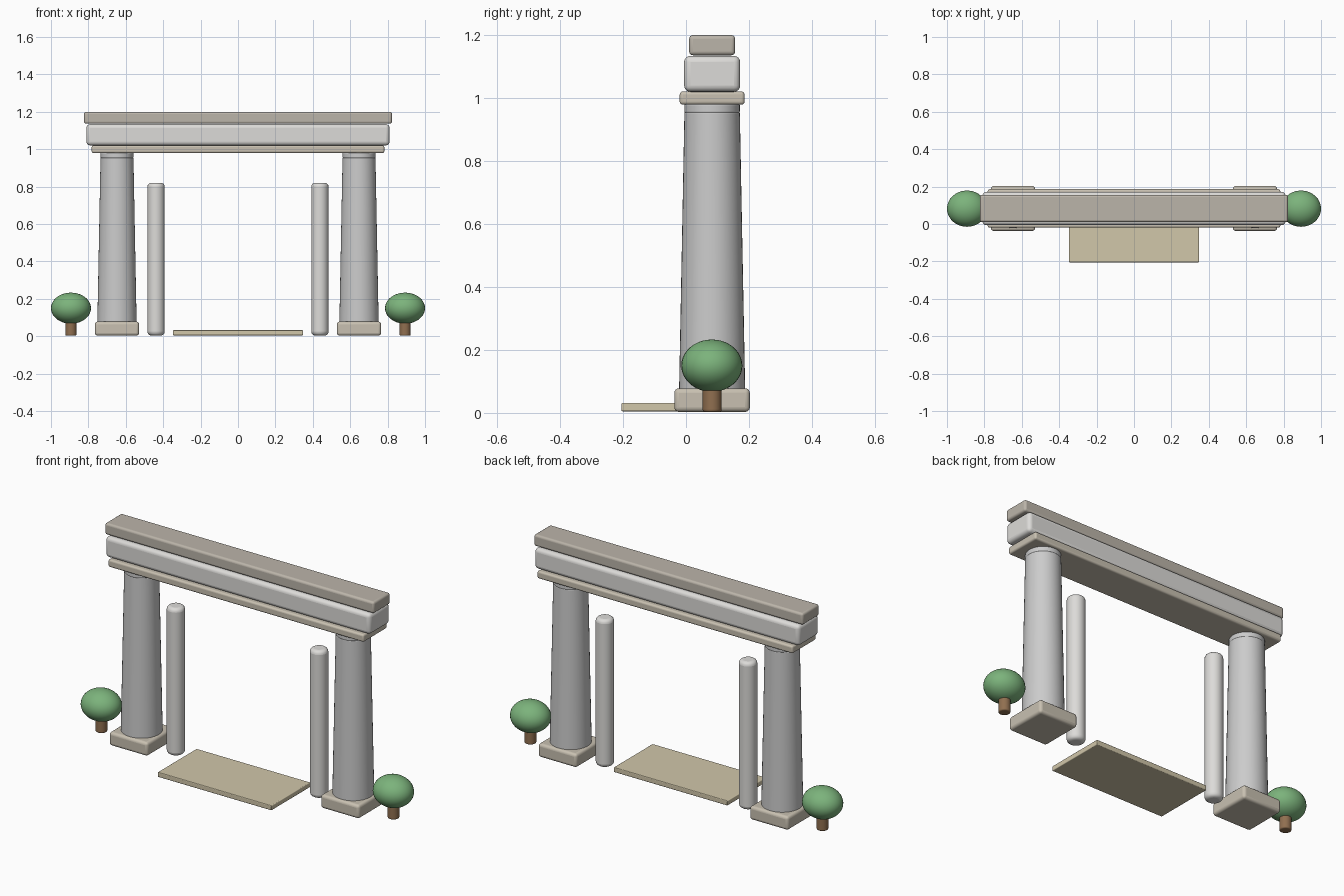
import bpy, math

if "Cube" in bpy.data.objects:
    bpy.data.objects.remove(bpy.data.objects["Cube"])

CY = 0.083  # depth centre line of the gateway


def material(name, rgb):
    m = bpy.data.materials.new(name)
    m.diffuse_color = (*rgb, 1)
    m.use_nodes = True
    m.node_tree.nodes["Principled BSDF"].inputs["Base Color"].default_value = m.diffuse_color
    return m


STONE = material("stone", (0.62, 0.60, 0.60))
MARBLE = material("marble", (0.72, 0.71, 0.69))
TRIM = material("trim", (0.58, 0.53, 0.44))
CAP = material("cap", (0.50, 0.46, 0.40))
SAND = material("sand", (0.64, 0.57, 0.40))
LEAF = material("leaf", (0.20, 0.45, 0.20))
BARK = material("bark", (0.28, 0.16, 0.08))


def finish(name, mat, bevel=0.0):
    ob = bpy.context.object
    ob.name = name
    ob.data.materials.append(mat)
    if bevel:
        mod = ob.modifiers.new("bevel", 'BEVEL')
        mod.width, mod.segments = bevel, 4
        mod.limit_method, mod.angle_limit = 'ANGLE', math.radians(40)
    bpy.ops.object.shade_smooth_by_angle(angle=math.radians(35))
    return ob


def box(name, x, y, z, mat, bevel):
    """Box from (min, max) ranges on each axis."""
    bpy.ops.mesh.primitive_cube_add(size=1, location=[sum(r) / 2 for r in (x, y, z)])
    bpy.context.object.scale = [r[1] - r[0] for r in (x, y, z)]
    bpy.ops.object.transform_apply(location=False, rotation=False, scale=True)
    return finish(name, mat, bevel)


def post(name, x, z, r_low, r_top, mat, bevel, sides=40):
    """Upright round post between two heights."""
    bpy.ops.mesh.primitive_cone_add(vertices=sides, radius1=r_low, radius2=r_top,
                                    depth=z[1] - z[0], location=(x, CY, sum(z) / 2))
    return finish(name, mat, bevel)


# Lintel: three stacked beams
box("lower_beam", (-0.782, 0.782), (-0.02, 0.186), (0.979, 1.021), TRIM, 0.01)
box("main_beam", (-0.81, 0.81), (-0.006, 0.172), (1.02, 1.134), MARBLE, 0.02)
box("top_beam", (-0.823, 0.823), (0.01, 0.156), (1.136, 1.2), CAP, 0.012)

# Doorstep slab
box("doorstep", (-0.348, 0.348), (-0.205, 0.135), (0.005, 0.032), SAND, 0.004)

for side, s in (("left", -1), ("right", 1)):
    # Main column with plinth and neck ring
    cx = s * 0.647
    box(f"{side}_plinth", (cx - 0.118, cx + 0.118), (CY - 0.12, CY + 0.12),
        (0.003, 0.078), TRIM, 0.015)
    post(f"{side}_column", cx, (0.07, 0.956), 0.105, 0.088, STONE, 0.005)
    post(f"{side}_neck", cx, (0.95, 0.984), 0.088, 0.088, STONE, 0.008)

    # Slim inner post
    post(f"{side}_inner_post", s * 0.438, (0.004, 0.82), 0.046, 0.046, MARBLE, 0.02)

    # Round shrub on a short trunk
    post(f"{side}_trunk", s * 0.893, (0.003, 0.11), 0.03, 0.03, BARK, 0.007, 24)
    bpy.ops.mesh.primitive_uv_sphere_add(segments=32, ring_count=20, radius=1,
                                         location=(s * 0.893, CY - 0.001, 0.15))
    bpy.context.object.scale = (0.107, 0.097, 0.083)
    bpy.ops.object.transform_apply(location=False, rotation=False, scale=True)
    finish(f"{side}_foliage", LEAF)
